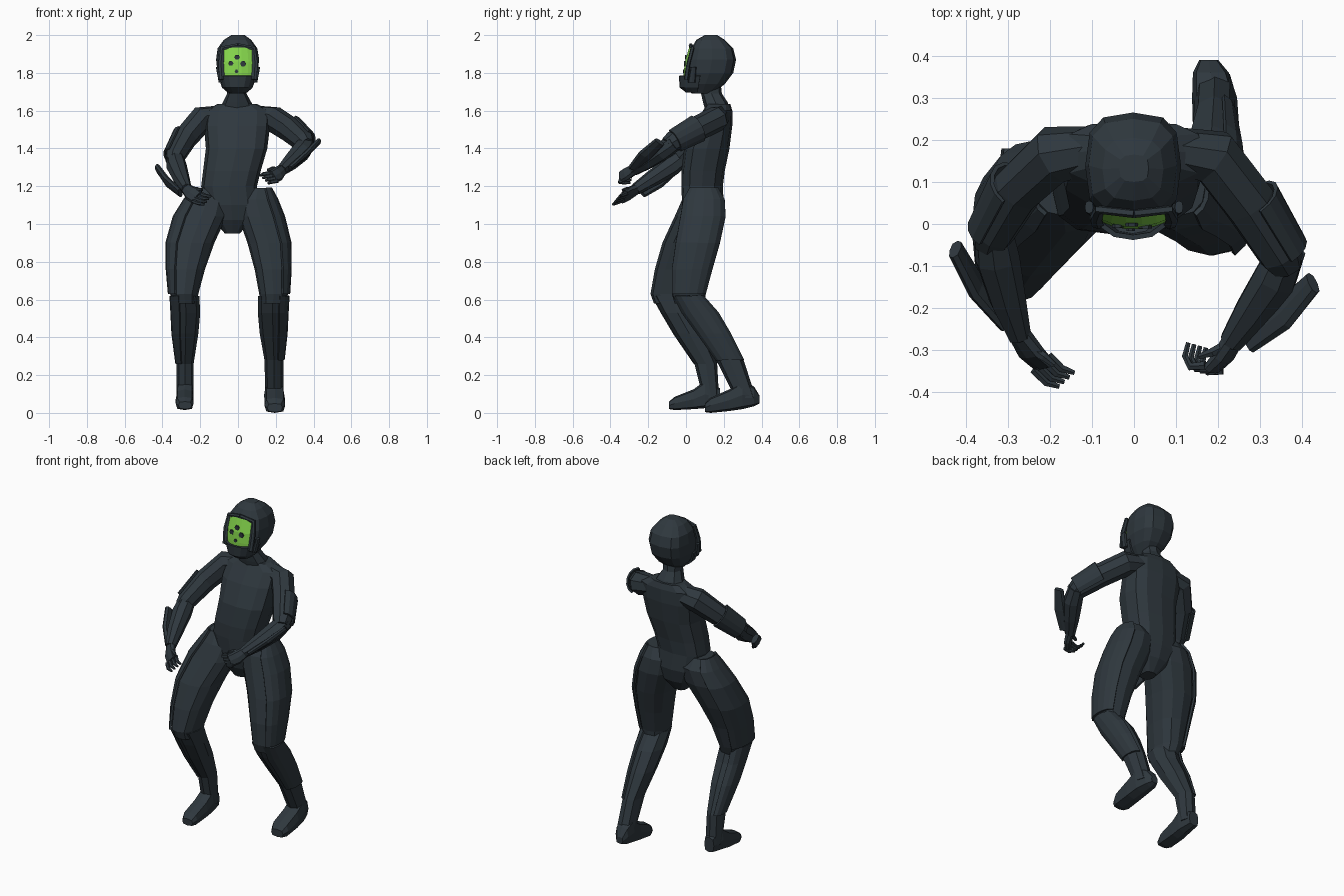
import bpy, bmesh, math
from mathutils import Vector as V


def material(name, rgb):
    m = bpy.data.materials.new(name)
    m.diffuse_color = (*rgb, 1)
    return m


DARK = material("dark slate", (0.028, 0.039, 0.048))
GREEN = material("bright green", (0.23, 0.66, 0.07))


def box_rings(rows):
    """Horizontal rings from (z, x0, x1, y0, y1)."""
    return [(V(((a + b) / 2, (c + d) / 2, z)), V(((b - a) / 2, 0, 0)), V((0, (d - c) / 2, 0)))
            for z, a, b, c, d in rows]


def path_rings(rows, out):
    """Rings along a path from (point, half size outward, half size across)."""
    pts = [V(r[0]) for r in rows]
    rings = []
    for i, (p, a, b) in enumerate(rows):
        t = (pts[min(i + 1, len(pts) - 1)] - pts[max(i - 1, 0)]).normalized()
        u = V(out)
        u = (u - t * u.dot(t)).normalized()
        rings.append((pts[i], u * a, t.cross(u) * b))
    return rings


def loft(name, rings, sides=8, power=0.8, arc=None, grow=1.0, thick=0.012, mat=DARK):
    """Skin rings: a capped solid, or an open armour shell when arc is given in degrees."""
    bm = bmesh.new()
    if arc:
        angles = [math.radians(arc[0] + (arc[1] - arc[0]) * k / sides) for k in range(sides + 1)]
    else:
        angles = [math.tau * k / sides for k in range(sides)]

    def curve(s):
        return math.copysign(abs(s) ** power, s) if abs(s) > 1e-6 else 0

    grid = [[bm.verts.new(c + u * curve(math.cos(t)) * grow + v * curve(math.sin(t)) * grow)
             for t in angles] for c, u, v in rings]
    n = len(angles)
    for lo, hi in zip(grid, grid[1:]):
        for k in range(n - 1 if arc else n):
            j = (k + 1) % n
            bm.faces.new((lo[k], lo[j], hi[j], hi[k]))
    if not arc:
        bm.faces.new(grid[0][::-1])
        bm.faces.new(grid[-1])
    bmesh.ops.recalc_face_normals(bm, faces=bm.faces)
    me = bpy.data.meshes.new(name)
    bm.to_mesh(me)
    bm.free()
    me.materials.append(mat)
    ob = bpy.data.objects.new(name, me)
    bpy.context.collection.objects.link(ob)
    if arc:
        mod = ob.modifiers.new("thickness", "SOLIDIFY")
        mod.thickness, mod.offset = thick, 0
    return ob


# Torso and neck
loft("torso", box_rings([
    (0.95, -0.07, 0.01, 0.04, 0.13), (1.02, -0.13, 0.07, 0.0, 0.18),
    (1.10, -0.18, 0.11, -0.02, 0.20), (1.20, -0.195, 0.10, -0.025, 0.195),
    (1.28, -0.185, 0.12, -0.025, 0.205), (1.40, -0.17, 0.155, -0.01, 0.23),
    (1.52, -0.18, 0.17, 0.04, 0.245), (1.60, -0.17, 0.17, 0.09, 0.245),
    (1.635, -0.11, 0.10, 0.11, 0.235)]), 12, 0.75)
loft("neck", box_rings([
    (1.61, -0.10, 0.09, 0.10, 0.235), (1.645, -0.08, 0.07, 0.09, 0.22),
    (1.69, -0.058, 0.045, 0.08, 0.19), (1.78, -0.06, 0.05, 0.06, 0.18)]))

# Head with jaw guard, visor rim and cheek pads
loft("head", box_rings([
    (1.69, -0.045, 0.04, 0.03, 0.14), (1.74, -0.085, 0.078, 0.0, 0.205),
    (1.80, -0.108, 0.104, 0.0, 0.25), (1.87, -0.116, 0.112, 0.01, 0.265),
    (1.93, -0.108, 0.102, 0.028, 0.25), (1.975, -0.075, 0.07, 0.055, 0.205),
    (2.0, -0.035, 0.035, 0.10, 0.165)]), 12, 0.68)
loft("jaw_guard", box_rings([
    (1.70, -0.05, 0.045, 0.005, 0.14), (1.725, -0.08, 0.072, -0.028, 0.19),
    (1.785, -0.10, 0.095, -0.032, 0.22)]), 8, 0.8, arc=(185, 355), thick=0.012)
for s in (-1, 1):
    loft("visor_rim", path_rings([
        ((s * 0.085, 0.0, 1.765), 0.012, 0.016), ((s * 0.09, 0.013, 1.85), 0.010, 0.016),
        ((s * 0.082, 0.034, 1.93), 0.010, 0.014), ((0, 0.024, 1.945), 0.010, 0.012)], (0, -1, 0.2)), 6)
    loft("cheek_pad", box_rings([
        (1.75, s * 0.092 - 0.01, s * 0.092 + 0.01, 0.01, 0.05),
        (1.83, s * 0.107 - 0.01, s * 0.107 + 0.01, 0.025, 0.055)]))


# Green visor, bent across the face, with dark dots
def visor_y(x, z):
    return -0.013 + 3 * x * x + 1.6 * max(0, z - 1.80) ** 2


bm = bmesh.new()
grid = [[bm.verts.new((x * w, visor_y(x * w, z), z)) for x in (-0.08, -0.055, -0.02, 0.02, 0.055, 0.08)]
        for z, w in ((1.765, 0.8), (1.80, 0.95), (1.86, 1.0), (1.935, 0.9))]
for lo, hi in zip(grid, grid[1:]):
    for k in range(5):
        bm.faces.new((lo[k], lo[k + 1], hi[k + 1], hi[k]))
me = bpy.data.meshes.new("visor")
bm.to_mesh(me)
bm.free()
me.materials.append(GREEN)
visor = bpy.data.objects.new("visor", me)
bpy.context.collection.objects.link(visor)
mod = visor.modifiers.new("thickness", "SOLIDIFY")
mod.thickness, mod.offset = 0.008, -1
for x, z, r in ((-0.005, 1.883, 0.015), (-0.038, 1.85, 0.014), (0.027, 1.848, 0.016), (-0.008, 1.808, 0.01)):
    y = visor_y(x, z)
    loft("visor_dot", path_rings([((x, y + 0.004, z), r, r), ((x, y - 0.004, z), r, r)], (1, 0, 0)), 6, 1)

# Legs: thigh, outer thigh shell, shin, shin shell, foot
THIGHS = {
    "right": [(0.58, -0.345, -0.215, -0.17, 0.02), (0.63, -0.36, -0.21, -0.188, 0.04),
              (0.76, -0.37, -0.175, -0.165, 0.08), (0.90, -0.37, -0.125, -0.125, 0.14),
              (1.04, -0.33, -0.06, -0.06, 0.19), (1.13, -0.275, -0.05, -0.02, 0.20),
              (1.19, -0.235, -0.10, 0.02, 0.16)],
    "left": [(0.58, 0.12, 0.25, -0.06, 0.10), (0.63, 0.112, 0.265, -0.075, 0.105),
             (0.76, 0.088, 0.272, -0.075, 0.14), (0.90, 0.05, 0.27, -0.055, 0.18),
             (1.04, 0.0, 0.235, -0.03, 0.21), (1.13, -0.01, 0.20, -0.015, 0.205),
             (1.19, 0.04, 0.17, 0.02, 0.17)]}
SHINS = {
    "right": [(0.08, -0.325, -0.235, 0.09, 0.175), (0.26, -0.325, -0.235, 0.045, 0.165),
              (0.42, -0.345, -0.21, -0.065, 0.10), (0.53, -0.35, -0.20, -0.13, 0.04),
              (0.62, -0.355, -0.205, -0.18, 0.01)],
    "left": [(0.08, 0.145, 0.24, 0.26, 0.37), (0.28, 0.14, 0.24, 0.16, 0.305),
             (0.42, 0.115, 0.255, 0.06, 0.235), (0.53, 0.105, 0.26, -0.02, 0.17),
             (0.62, 0.105, 0.265, -0.065, 0.09)]}
# foot rows: y, x0, x1, z0, z1
FEET = {
    "right": [(-0.09, -0.315, -0.245, 0.02, 0.06), (-0.06, -0.33, -0.235, 0.015, 0.085),
              (0.04, -0.33, -0.235, 0.02, 0.125), (0.10, -0.325, -0.235, 0.025, 0.17),
              (0.18, -0.315, -0.25, 0.04, 0.13)],
    "left": [(0.10, 0.155, 0.235, 0.004, 0.05), (0.13, 0.14, 0.25, 0.0, 0.08),
             (0.23, 0.14, 0.25, 0.01, 0.125), (0.30, 0.138, 0.245, 0.02, 0.17),
             (0.36, 0.14, 0.225, 0.035, 0.14), (0.39, 0.155, 0.20, 0.05, 0.09)]}
for side, mid in (("right", 180), ("left", 0)):
    thigh, shin = box_rings(THIGHS[side]), box_rings(SHINS[side])
    loft(side + "_thigh", thigh, 12, 0.85)
    loft(side + "_thigh_shell", thigh[1:], 6, 0.8, arc=(mid - 60, mid + 60), grow=1.07, thick=0.012)
    loft(side + "_shin", shin, 8, 0.85)
    loft(side + "_shin_shell", shin[1:], 6, 0.8, arc=(mid - 70, mid + 70), grow=1.04, thick=0.01)
    foot = [(V(((a + b) / 2, y, (c + d) / 2)), V(((b - a) / 2, 0, 0)), V((0, 0, (d - c) / 2)))
            for y, a, b, c, d in FEET[side]]
    loft(side + "_foot", foot, 8, 0.6)

# Arms: upper arm, shell, forearm, raised forearm guard
ARMS = {
    "right": dict(
        out=(-1, 0.6, 0.3),
        upper=[((-0.08, 0.18, 1.575), 0.05, 0.055), ((-0.19, 0.165, 1.555), 0.068, 0.07),
               ((-0.275, 0.085, 1.46), 0.062, 0.062), ((-0.335, -0.02, 1.355), 0.052, 0.052),
               ((-0.345, -0.05, 1.33), 0.04, 0.04)],
        fore=[((-0.335, -0.005, 1.36), 0.045, 0.045), ((-0.325, -0.08, 1.305), 0.054, 0.054),
              ((-0.30, -0.18, 1.24), 0.044, 0.044), ((-0.272, -0.265, 1.185), 0.028, 0.032)],
        guard=[((-0.425, -0.06, 1.295), 0.015, 0.03), ((-0.375, -0.15, 1.225), 0.016, 0.04),
               ((-0.305, -0.235, 1.165), 0.013, 0.03)]),
    "left": dict(
        out=(1, 0.6, 0.3),
        upper=[((0.08, 0.18, 1.575), 0.05, 0.055), ((0.19, 0.16, 1.555), 0.068, 0.068),
               ((0.275, 0.05, 1.50), 0.064, 0.066), ((0.35, -0.07, 1.435), 0.056, 0.056),
               ((0.365, -0.10, 1.415), 0.04, 0.045)],
        fore=[((0.365, -0.06, 1.43), 0.045, 0.045), ((0.335, -0.13, 1.385), 0.054, 0.052),
              ((0.28, -0.21, 1.33), 0.044, 0.044), ((0.23, -0.28, 1.285), 0.028, 0.032)],
        guard=[((0.425, -0.14, 1.435), 0.015, 0.03), ((0.355, -0.215, 1.365), 0.016, 0.04),
               ((0.27, -0.28, 1.295), 0.013, 0.03)])}
for side, arm in ARMS.items():
    upper = path_rings(arm["upper"], arm["out"])
    loft(side + "_upper_arm", upper, 8, 0.9)
    loft(side + "_upper_arm_shell", upper[2:4], 6, 0.9, arc=(-70, 70), grow=1.14, thick=0.01)
    loft(side + "_forearm", path_rings(arm["fore"], arm["out"]), 8, 0.9)
    loft(side + "_forearm_guard", path_rings(arm["guard"], arm["out"]), 8, 0.8)

# Open right hand
loft("right_palm", path_rings([
    ((-0.272, -0.262, 1.185), 0.022, 0.03), ((-0.245, -0.305, 1.16), 0.02, 0.042),
    ((-0.215, -0.335, 1.14), 0.014, 0.04)], (-0.6, -0.5, 0.5)), 8)
for i in range(4):
    d = V((0.012 * (i - 1.5), 0.011 * (i - 1.5), 0.014 * (i - 1.5)))
    loft("right_finger", path_rings([
        (V((-0.22, -0.33, 1.142)) + d, 0.011, 0.011), (V((-0.19, -0.36, 1.13)) + d, 0.010, 0.010),
        (V((-0.16, -0.37, 1.125)) + d, 0.006, 0.006)], (0, 0, 1)), 6)
loft("right_thumb", path_rings([
    ((-0.25, -0.29, 1.18), 0.013, 0.013), ((-0.215, -0.315, 1.185), 0.011, 0.011),
    ((-0.19, -0.335, 1.18), 0.007, 0.007)], (0, 0, 1)), 6)

# Curled left hand
loft("left_palm", path_rings([
    ((0.235, -0.275, 1.288), 0.022, 0.03), ((0.212, -0.315, 1.265), 0.02, 0.038),
    ((0.185, -0.345, 1.25), 0.014, 0.036)], (0.6, -0.6, 0.3)), 8)
for i in range(4):
    d = V((0.014 * (i - 1.5), -0.004 * (i - 1.5), 0.014 * (1.5 - i)))
    loft("left_finger", path_rings([
        (V((0.19, -0.342, 1.25)) + d, 0.011, 0.011), (V((0.155, -0.345, 1.243)) + d, 0.010, 0.010),
        (V((0.142, -0.32, 1.238)) + d, 0.008, 0.008), (V((0.15, -0.288, 1.24)) + d, 0.006, 0.006)],
        (0, 0, 1)), 6)
loft("left_thumb", path_rings([
    ((0.215, -0.29, 1.285), 0.013, 0.013), ((0.185, -0.305, 1.295), 0.011, 0.011),
    ((0.155, -0.315, 1.285), 0.007, 0.007)], (0, 0, 1)), 6)
